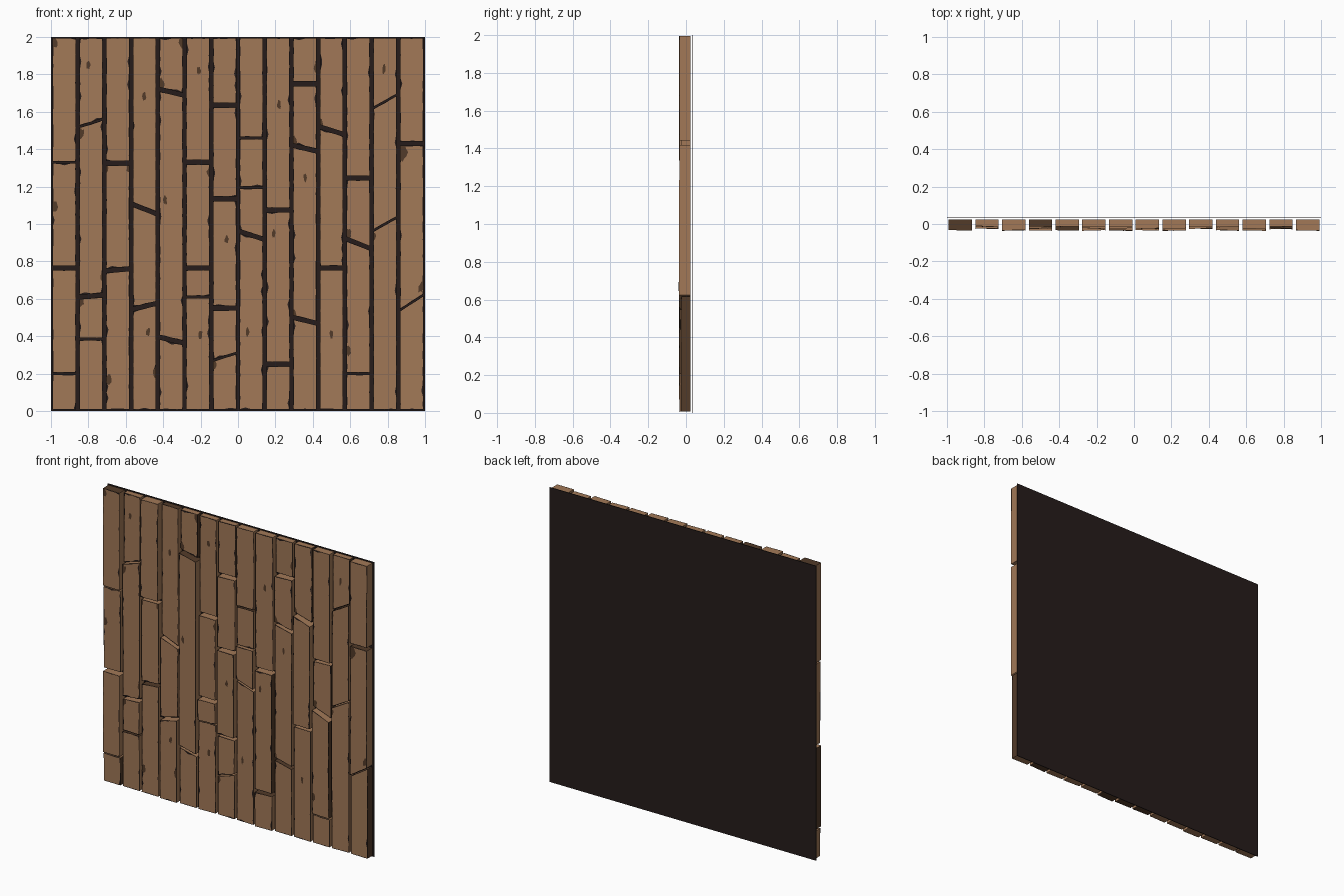
import bpy
import math
import random

random.seed(7)
if "Cube" in bpy.data.objects:
    bpy.data.objects.remove(bpy.data.objects["Cube"], do_unlink=True)


def make_material(name, rgb):
    mat = bpy.data.materials.new(name)
    mat.use_nodes = True
    colour = (*rgb, 1.0)
    mat.diffuse_color = colour
    mat.node_tree.nodes["Principled BSDF"].inputs["Base Color"].default_value = colour
    return mat


WOOD = make_material("warm wood", (0.36, 0.19, 0.096))
WORN = make_material("worn brown", (0.085, 0.043, 0.022))
DARK = make_material("dark backing", (0.019, 0.012, 0.011))


def make_object(name, verts, faces, materials):
    mesh = bpy.data.meshes.new(name)
    mesh.from_pydata(verts, [], faces)
    for mat in materials:
        mesh.materials.append(mat)
    mesh.update()
    obj = bpy.data.objects.new(name, mesh)
    bpy.context.collection.objects.link(obj)
    return obj


BOX_FACES = [(0, 1, 3, 2), (5, 4, 6, 7), (4, 0, 2, 6),
             (1, 5, 7, 3), (2, 3, 7, 6), (4, 5, 1, 0)]

# Joints in each column from the bottom up: height, rise to the right, gap
THIN, WIDE = 0.01, 0.022
COLUMNS = [
    [(0.2, 0, THIN), (0.765, 0, WIDE), (1.33, 0, THIN)],
    [(0.385, 0, THIN), (0.615, 0.01, WIDE), (1.54, 0.04, THIN)],
    [(0.755, 0.01, WIDE), (1.325, 0, WIDE)],
    [(0.56, 0.03, WIDE), (1.08, -0.05, WIDE)],
    [(0.38, -0.03, WIDE), (1.705, -0.03, WIDE)],
    [(0.61, 0, THIN), (0.765, 0, WIDE), (1.33, 0, WIDE)],
    [(0.29, 0.04, THIN), (0.55, 0, WIDE), (1.135, 0, WIDE), (1.635, 0, WIDE)],
    [(0.94, -0.04, WIDE), (1.195, 0, THIN), (1.46, 0, THIN)],
    [(0.25, 0, WIDE), (1.075, 0, WIDE)],
    [(0.485, -0.03, WIDE), (1.405, -0.03, WIDE), (1.75, 0, WIDE)],
    [(0.765, 0, WIDE), (1.5, -0.04, WIDE)],
    [(0.2, 0, THIN), (0.895, -0.05, WIDE), (1.245, 0, WIDE)],
    [(1.0, 0.07, THIN), (1.655, 0.07, THIN)],
    [(0.58, 0.08, THIN), (1.43, 0, WIDE)],
]
# How far each plank stands out, bottom up: proud, normal, recessed
RELIEF = ["npnp", "nnnr", "nnp", "pnr", "npr", "npnr", "nnpnr",
          "npnn", "ppn", "nnnr", "npr", "nprn", "nnr", "npp"]
FRONT = {"p": -0.034, "n": -0.024, "r": -0.014}
BACK, PITCH = 0.025, 2 / len(COLUMNS)
MARGIN = 0.009


class Plank:
    def __init__(self, left, low, high, front):
        self.x0, self.x1 = left + MARGIN, left + PITCH - MARGIN
        self.low, self.high, self.front = low, high, front
        self.tilt = random.uniform(-0.006, 0.006)
        self.lean = random.uniform(-0.003, 0.003)

    def point(self, u, v, lift=0.0):
        """Point on the front face at fractions u across and v up."""
        bottom = self.low[0] + self.low[1] * (u - 0.5)
        top = self.high[0] + self.high[1] * (u - 0.5)
        y = self.front + self.tilt * (u - 0.5) + self.lean * (v - 0.5) - lift
        return (self.x0 + (self.x1 - self.x0) * u, y, bottom + (top - bottom) * v)

    def height(self):
        return self.high[0] - self.low[0]

    def build(self, name):
        front = [self.point(u, v) for v in (0, 1) for u in (0, 1)]
        back = [(x, BACK, z) for x, _, z in front]
        verts = front[:2] + front[2:] + back
        obj = make_object(name, verts, BOX_FACES, [WOOD, WORN])
        # Some ends and edges are stained
        for poly in obj.data.polygons:
            odds = 0.35 if abs(poly.normal.z) > 0.8 else 0.15
            if abs(poly.normal.y) < 0.5 and random.random() < odds:
                poly.material_index = 1


class Paint:
    """Collects thin painted patches into one mesh."""

    def __init__(self):
        self.verts, self.faces = [], []

    def patch(self, points):
        start = len(self.verts)
        self.verts += points
        self.faces.append(tuple(range(start, start + len(points))))


edge_paint, worn_paint = Paint(), Paint()


def ragged_width():
    return random.uniform(0.001, 0.005) + (0.008 if random.random() < 0.05 else 0)


def ragged_edges(plank):
    """Uneven dark borders on all four sides of a plank's front."""
    wide, tall = plank.x1 - plank.x0, plank.height()

    def border(place, length, across):
        count = max(3, int(length / 0.03))
        widths = [ragged_width() / across for _ in range(count + 1)]
        for i in range(count):
            a, b = i / count, (i + 1) / count
            corners = [(a, 0), (b, 0), (b, widths[i + 1]), (a, widths[i])]
            points = [plank.point(*place(s, w), 0.001) for s, w in corners]
            (x0, _, z0), (x1, _, z1), (x2, _, z2) = points[:3]
            # Keep every patch facing the front
            if (x1 - x0) * (z2 - z0) - (z1 - z0) * (x2 - x0) < 0:
                points.reverse()
            edge_paint.patch(points)

    border(lambda s, w: (w, s), tall, wide)
    border(lambda s, w: (1 - w, s), tall, wide)
    border(lambda s, w: (s, w), wide, tall)
    border(lambda s, w: (s, 1 - w), wide, tall)


# Planks, split into lengths by the joints
planks = []
for c, joints in enumerate(COLUMNS):
    left = -1 + c * PITCH
    lows = [(0.008, 0)] + [(z + gap / 2, rise) for z, rise, gap in joints]
    highs = [(z - gap / 2, rise) for z, rise, gap in joints] + [(1.995, 0)]
    for r, (low, high) in enumerate(zip(lows, highs)):
        plank = Plank(left, low, high, FRONT[RELIEF[c][r]])
        plank.build(f"plank_{c + 1}_{r + 1}")
        ragged_edges(plank)
        planks.append(plank)


def blob(x, z, rx, rz):
    """Irregular worn patch, trimmed to the plank it lies on."""
    for plank in planks:
        if plank.x0 - 0.01 <= x <= plank.x1 + 0.01 and \
                plank.low[0] - 0.02 <= z <= plank.high[0] + 0.02:
            points = []
            for i in range(12):
                t = i * math.tau / 12
                k = random.uniform(0.65, 1.15)
                u = (x + rx * k * math.cos(t) - plank.x0) / (plank.x1 - plank.x0)
                v = (z + rz * k * math.sin(t) - plank.low[0]) / plank.height()
                u, v = min(max(u, 0), 1), min(max(v, 0), 1)
                points.append(plank.point(u, v, 0.002))
            worn_paint.patch(points)
            return


# Knots in the middle of planks
KNOTS = [(-0.8, 1.85), (-0.5, 1.68), (-0.21, 1.82), (-0.39, 1.12), (-0.2, 0.41),
         (0.05, 0.42), (0.19, 0.95), (0.22, 1.64), (0.36, 1.25), (0.78, 1.83),
         (0.5, 0.41), (-0.06, 0.92), (-0.48, 0.42)]
for x, z in KNOTS:
    blob(x, z, 0.011, 0.026)

# Chipped patches along edges and corners
CHIPS = [(-0.71, 1.3), (-0.84, 1.5), (-0.84, 0.59), (-0.72, 0.72), (-0.98, 1.09),
         (-0.98, 1.97), (-0.41, 1.74), (-0.3, 1.97), (-0.15, 1.28), (-0.13, 0.27),
         (0.3, 1.43), (0.44, 1.52), (0.3, 0.5), (0.59, 0.93), (0.59, 0.32),
         (0.98, 0.63), (0.72, 0.96), (0.72, 1.62), (-0.44, 0.2), (-0.58, 1.3),
         (-0.69, 0.17), (0.42, 1.83)]
for x, z in CHIPS:
    blob(x, z, 0.017, 0.03)
blob(0.88, 1.385, 0.03, 0.05)

make_object("plank_dark_edges", edge_paint.verts, edge_paint.faces, [DARK])
make_object("plank_worn_patches", worn_paint.verts, worn_paint.faces, [WORN])

# Backing panel behind the planks
panel = [(x, y, z) for y in (0.031, 0.035) for z in (0, 2) for x in (-1, 1)]
make_object("backing_panel", panel, BOX_FACES, [DARK])
